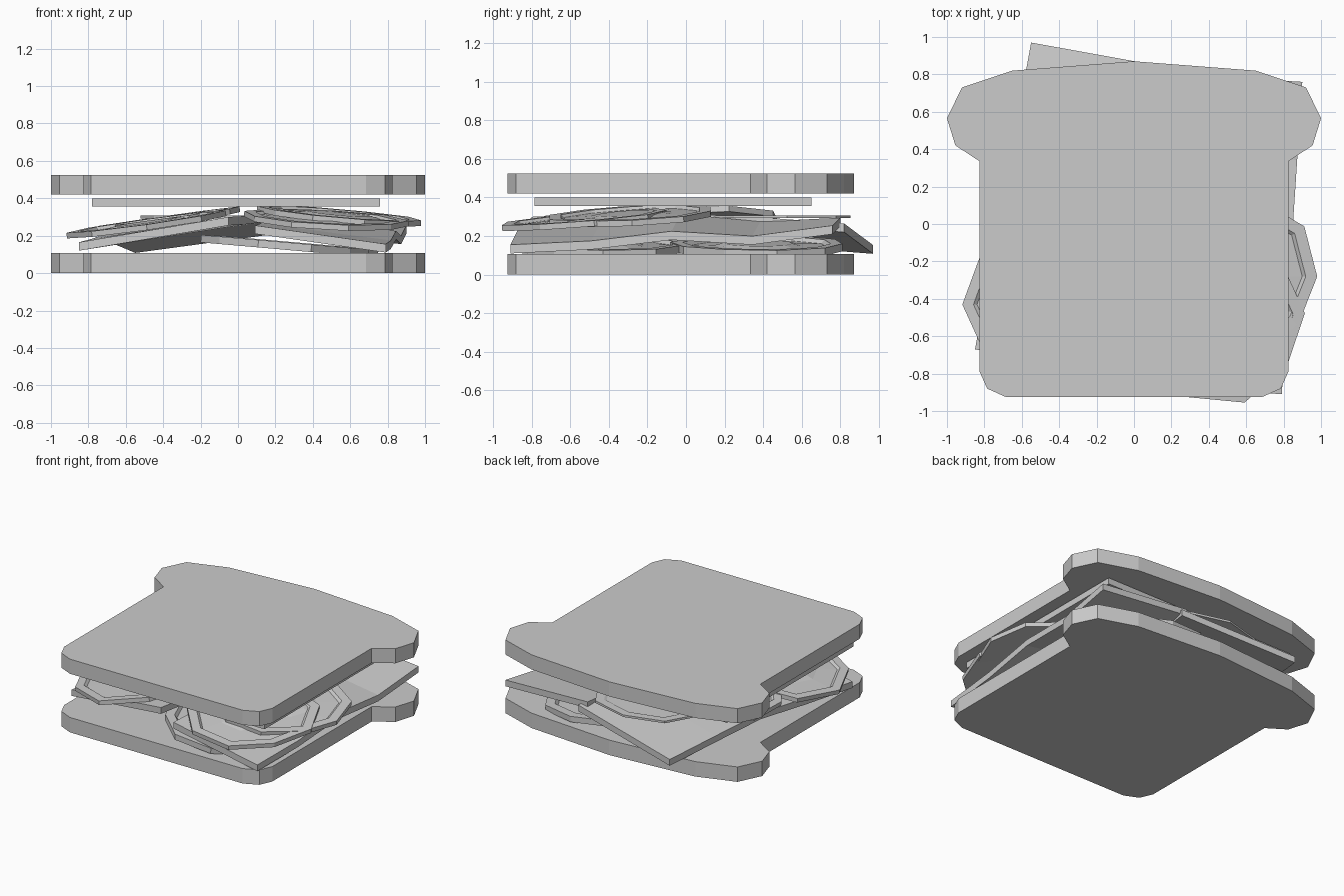
import bpy, bmesh, math
from mathutils import Vector, Matrix, Euler

if "Cube" in bpy.data.objects:
    bpy.data.objects.remove(bpy.data.objects["Cube"])

grey = bpy.data.materials.new("plain grey")
grey.use_nodes = True
grey.diffuse_color = (0.6, 0.6, 0.6, 1)
grey.node_tree.nodes["Principled BSDF"].inputs["Base Color"].default_value = (0.6, 0.6, 0.6, 1)


def finish(name, bm):
    bmesh.ops.recalc_face_normals(bm, faces=bm.faces)
    mesh = bpy.data.meshes.new(name)
    bm.to_mesh(mesh)
    bm.free()
    mesh.materials.append(grey)
    obj = bpy.data.objects.new(name, mesh)
    bpy.context.scene.collection.objects.link(obj)
    return obj


def extruded(name, outline, z, height):
    bm = bmesh.new()
    face = bm.faces.new([bm.verts.new((x, y, z)) for x, y in outline])
    top = bmesh.ops.extrude_face_region(bm, geom=[face])["geom"]
    bmesh.ops.translate(bm, vec=(0, 0, height),
                        verts=[v for v in top if isinstance(v, bmesh.types.BMVert)])
    return finish(name, bm)


# Bread slices: half outline mirrored across x
half = [(0.685, -0.925), (0.785, -0.88), (0.825, -0.79), (0.825, 0.335), (0.955, 0.42),
        (1.0, 0.565), (0.92, 0.73), (0.65, 0.82)]
bread = half + [(0, 0.87)] + [(-x, y) for x, y in reversed(half)]
extruded("bottom_bread", bread, 0, 0.107)
extruded("top_bread", bread, 0.42, 0.105)

# Flat square slice under the top bread
extruded("top_cheese", [(-0.78, -0.785), (0.76, -0.785), (0.76, 0.65), (-0.78, 0.65)], 0.355, 0.045)


def bent_slice(name, outer, inner, outer_z, inner_z, thick=0.045):
    """Slab between two long edges, each bent along its length."""
    bm = bmesh.new()
    rows = []
    n = len(outer_z) - 1
    for i in range(n + 1):
        a = Vector(outer[0]).lerp(Vector(outer[1]), i / n)
        b = Vector(inner[0]).lerp(Vector(inner[1]), i / n)
        rows.append([bm.verts.new((*a, outer_z[i])), bm.verts.new((*b, inner_z[i]))])
    for r, s in zip(rows, rows[1:]):
        bm.faces.new((r[0], r[1], s[1], s[0]))
    top = bmesh.ops.extrude_face_region(bm, geom=bm.faces[:])["geom"]
    bmesh.ops.translate(bm, vec=(0, 0, thick),
                        verts=[v for v in top if isinstance(v, bmesh.types.BMVert)])
    return finish(name, bm)


# Two bent slices leaning up to a ridge along the middle
bent_slice("left_ham", [(-0.85, -0.67), (-0.55, 0.97)], [(-0.05, -0.80), (0.28, 0.82)],
           [0.12, 0.14, 0.17, 0.14, 0.108], [0.255, 0.26, 0.27, 0.25, 0.22])
bent_slice("right_ham", [(0.79, -0.91), (0.9, 0.76)], [(0.09, -0.86), (0.22, 0.80)],
           [0.11, 0.13, 0.18, 0.155, 0.21], [0.21, 0.22, 0.27, 0.23, 0.25])


def tomato(name, center, radius, tilt, sides=9, turn=0.0, thick=0.03):
    """Faceted slice: raised rind, sunken flesh and a slightly raised core."""
    bm = bmesh.new()
    profile = [(1, -0.5), (1, 0.5), (0.86, 0.5), (0.82, 0.0), (0.5, 0.15), (0.4, 0.45)]
    rings = []
    for scale, h in profile:
        ring = []
        for k in range(sides):
            a = turn + math.tau * k / sides
            r = radius * scale * (1 + 0.04 * math.sin(3 * a))
            ring.append(bm.verts.new((r * math.cos(a), r * math.sin(a), h * thick)))
        rings.append(ring)
    for p, q in zip(rings, rings[1:]):
        for k in range(sides):
            j = (k + 1) % sides
            bm.faces.new((p[k], p[j], q[j], q[k]))
    bm.faces.new(rings[0])
    bm.faces.new(rings[-1])
    rot = Euler([math.radians(t) for t in tilt]).to_matrix().to_4x4()
    bm.transform(Matrix.Translation(center) @ rot)
    return finish(name, bm)


# Upper slices resting on the ham
tomato("front_left_tomato", (-0.49, -0.43, 0.26), 0.43, (2, -8, 0), 8, math.pi)
tomato("middle_left_tomato", (-0.38, 0.1, 0.285), 0.4, (1, -8, 0), 8, 0.3)
tomato("front_right_tomato", (0.47, -0.52, 0.285), 0.44, (5, 3, 0), 9, 0.1)
tomato("middle_right_tomato", (0.54, -0.28, 0.305), 0.44, (3, 5, 0), 10, 0.0)
tomato("back_tomato", (-0.1, 0.45, 0.30), 0.42, (0, 0, 0), 9, math.pi / 2, 0.015)

# Lower slices tucked under the ham
tomato("lower_front_tomato", (0.25, -0.43, 0.145), 0.45, (0, 5, 0), 10, 0.0, 0.04)
tomato("lower_back_tomato", (0.3, 0.38, 0.145), 0.45, (0, 5, 0), 10, 0.2, 0.04)
